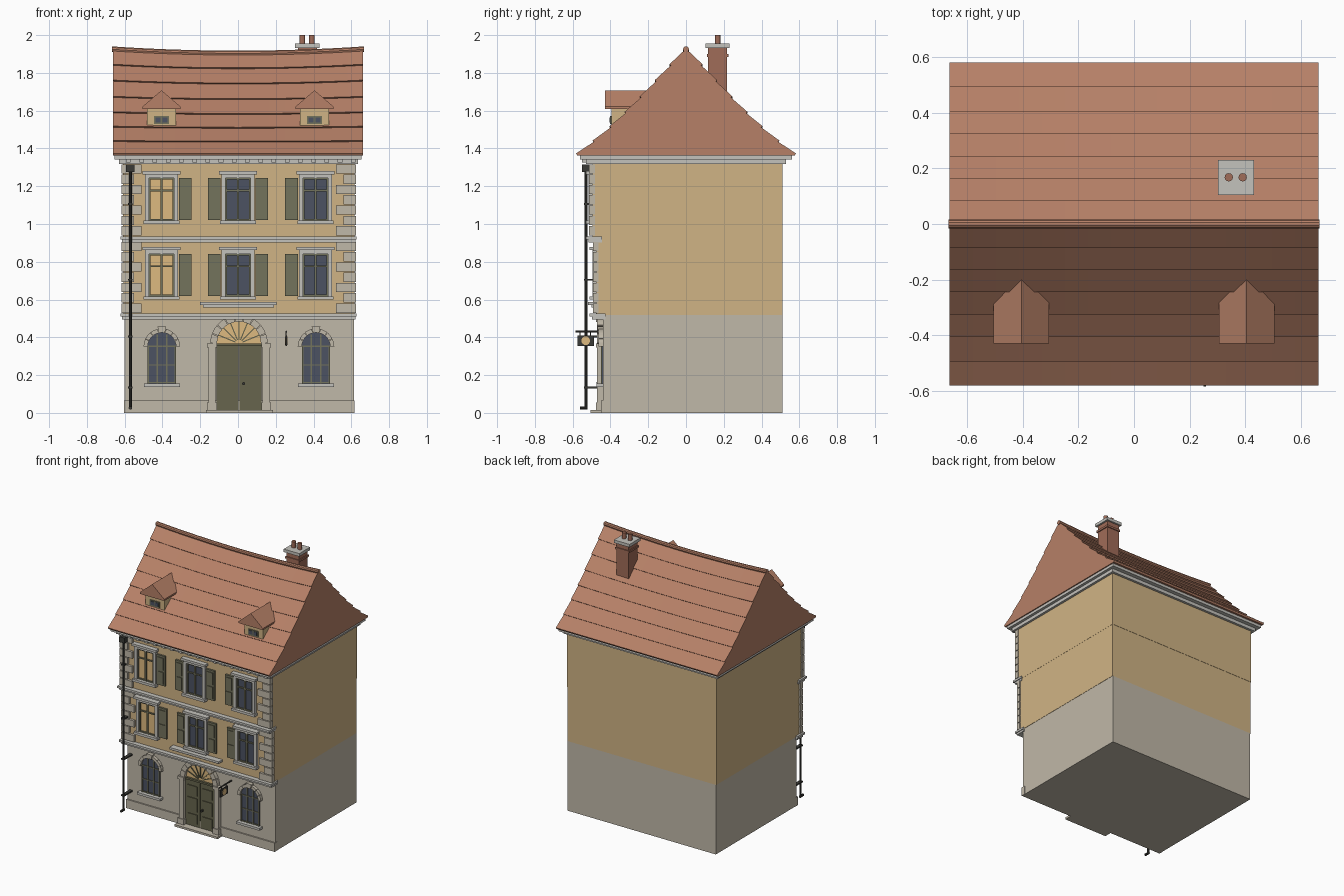
import bpy, bmesh, math

if "Cube" in bpy.data.objects:
    bpy.data.objects.remove(bpy.data.objects["Cube"])

def mat(name, r, g, b):
    lin = lambda c: ((c / 255 + 0.055) / 1.055) ** 2.4
    m = bpy.data.materials.new(name)
    m.diffuse_color = (lin(r), lin(g), lin(b), 1)
    m.use_nodes = True
    m.node_tree.nodes["Principled BSDF"].inputs["Base Color"].default_value = m.diffuse_color
    return m

GREY = mat("grey_plaster", 192, 184, 168)
OCHRE = mat("ochre_plaster", 208, 180, 133)
TILE = mat("roof_tile", 182, 128, 103)
TRIM = mat("pale_stone", 196, 194, 188)
SHUT = mat("shutter_olive", 116, 115, 92)
DOOR = mat("door_olive", 103, 101, 77)
GLASS = mat("dark_glass", 76, 82, 98)
LIT = mat("lit_glass", 222, 186, 128)
IRON = mat("dark_iron", 58, 58, 54)
BRICK = mat("chimney_brick", 160, 108, 88)

parts = {}

def get(name, m):
    if name not in parts:
        parts[name] = (bmesh.new(), m)
    return parts[name][0]

def loft(name, m, rings):
    """Skin a list of closed rings and cap both ends."""
    bm = get(name, m)
    vs = [[bm.verts.new(p) for p in r] for r in rings]
    n = len(vs[0])
    for a, b in zip(vs, vs[1:]):
        for i in range(n):
            bm.faces.new((a[i], a[(i + 1) % n], b[(i + 1) % n], b[i]))
    bm.faces.new(vs[0][::-1])
    bm.faces.new(vs[-1])

def box(name, m, x0, x1, y0, y1, z0, z1):
    loft(name, m, [[(x0, y0, z), (x1, y0, z), (x1, y1, z), (x0, y1, z)] for z in (z0, z1)])

def plate(name, m, pts, y0, y1):
    """Extrude an x-z outline along y."""
    loft(name, m, [[(x, y, z) for x, z in pts] for y in (y0, y1)])

def rod(name, m, a, b, r, n=10):
    """Cylinder between two points along z, x or y."""
    d = [abs(b[i] - a[i]) for i in range(3)]
    k = d.index(max(d))
    rings = []
    for p in (a, b):
        ring = []
        for i in range(n):
            t = 2 * math.pi * i / n
            q = list(p)
            q[(k + 1) % 3] += r * math.cos(t)
            q[(k + 2) % 3] += r * math.sin(t)
            ring.append(q)
        rings.append(ring)
    loft(name, m, rings)

def arc(cx, cz, r, a0, a1, n):
    return [(cx + r * math.cos(a0 + (a1 - a0) * i / n), cz + r * math.sin(a0 + (a1 - a0) * i / n)) for i in range(n + 1)]

def voussoirs(name, cx, cz, r0, r1, n, y0, y1):
    for i in range(n):
        a, b = math.pi * i / n + 0.012, math.pi * (i + 1) / n - 0.012
        key = 0.012 if i == n // 2 else 0
        plate(name, GREY, arc(cx, cz, r0, a, b, 2) + arc(cx, cz, r1 + key, b, a, 2), y0 - key / 2, y1)

# storeys, each jettied a little further at the front
F0, F1, F2, BACK = -0.44, -0.475, -0.495, 0.51
box("ground_floor", GREY, -0.602, 0.615, F0, BACK, 0, 0.517)
box("first_floor", OCHRE, -0.606, 0.617, F1, BACK, 0.517, 0.92)
box("second_floor", OCHRE, -0.608, 0.618, F2, BACK + 0.002, 0.92, 1.33)
box("plinth", GREY, -0.604, 0.617, F0 - 0.01, F0 + 0.02, 0, 0.065)

# front belt courses
for z, f in ((0.5, F1), (0.908, F2)):
    box("belt_course", TRIM, -0.622, 0.628, f - 0.035, f + 0.05, z + 0.01, z + 0.025)
    box("belt_course", TRIM, -0.615, 0.622, f - 0.022, f + 0.05, z - 0.005, z + 0.01)

# eaves cornice with brackets
box("cornice", TRIM, -0.655, 0.655, -0.56, 0.56, 1.342, 1.372)
box("cornice", TRIM, -0.63, 0.635, -0.53, 0.53, 1.318, 1.342)
for i in range(18):
    x = -0.58 + i * 0.07
    box("cornice_brackets", TRIM, x - 0.012, x + 0.012, -0.55, -0.5, 1.325, 1.343)

# corner quoins
for f, z0 in ((F1, 0.527), (F2, 0.937)):
    for i in range(7):
        w = 0.105 if i % 2 == 0 else 0.065
        z = z0 + i * 0.0545
        for a, b in ((-0.616, -0.616 + w), (0.624 - w, 0.624)):
            box("quoins", GREY, a, b, f - 0.018, f + 0.012, z + 0.003, z + 0.052)

# upper windows
def window(cx, z, f, lit, shutters):
    box("window_glass", GLASS, cx - 0.066, cx + 0.066, f - 0.004, f, z, z + 0.225) if not lit else \
        box("lit_window_glass", LIT, cx - 0.066, cx + 0.066, f - 0.004, f, z, z + 0.225)
    for s in (-1, 1):
        a, b = sorted((cx + s * 0.066, cx + s * 0.088))
        box("window_surrounds", TRIM, a, b, f - 0.02, f, z, z + 0.23)
        a, b = sorted((cx + s * 0.058, cx + s * 0.067))
        box("window_bars", SHUT, a, b, f - 0.012, f, z, z + 0.23)
    box("window_surrounds", TRIM, cx - 0.088, cx + 0.088, f - 0.02, f, z + 0.225, z + 0.245)
    box("window_surrounds", TRIM, cx - 0.1, cx + 0.1, f - 0.035, f, z + 0.245, z + 0.262)
    box("window_sills", TRIM, cx - 0.095, cx + 0.095, f - 0.035, f, z - 0.018, z)
    box("window_bars", SHUT, cx - 0.006, cx + 0.006, f - 0.013, f, z, z + 0.225)
    for zb in (0, 0.155, 0.217):
        box("window_bars", SHUT, cx - 0.06, cx + 0.06, f - 0.012, f, z + zb, z + zb + 0.009)
    for s in shutters:
        a, b = sorted((cx + s * 0.092, cx + s * 0.16))
        box("shutters", SHUT, a, b, f - 0.014, f, z + 0.003, z + 0.225)
        for k in (0, 1):
            box("shutters", SHUT, a + 0.011, b - 0.011, f - 0.019, f, z + 0.016 + k * 0.105, z + 0.105 + k * 0.105)

for f, z in ((F1, 0.617), (F2, 1.018)):
    window(-0.405, z, f, True, (1,))
    window(0, z, f, False, (-1, 1))
    window(0.41, z, f, False, (-1,))

# ledge under the middle window
box("ledge", TRIM, -0.2, 0.205, F1 - 0.045, F1, 0.57, 0.586)
box("ledge", TRIM, -0.185, 0.19, F1 - 0.025, F1, 0.558, 0.57)

# arched ground-floor windows
for cx in (-0.403, 0.413):
    plate("arched_glass", GLASS, [(cx - 0.075, 0.155), (cx + 0.075, 0.155)] + arc(cx, 0.35, 0.075, 0, math.pi, 14), F0 - 0.005, F0)
    voussoirs("arch_stones", cx, 0.35, 0.075, 0.097, 7, F0 - 0.022, F0)
    box("arched_sills", TRIM, cx - 0.095, cx + 0.095, F0 - 0.035, F0, 0.138, 0.155)
    for x in (-0.071, -0.025, 0.025, 0.071):
        box("arched_bars", SHUT, cx + x - 0.004, cx + x + 0.004, F0 - 0.011, F0, 0.155, 0.35 + (0.065 if abs(x) < 0.05 else 0))
    for z in (0.157, 0.25, 0.35):
        box("arched_bars", SHUT, cx - 0.074, cx + 0.074, F0 - 0.01, F0, z, z + 0.007)

# doorway: leaves, panels, fanlight, pilasters, arch, step
for s in (-1, 1):
    a, b = sorted((s * 0.002, s * 0.12))
    box("door_leaves", DOOR, a + 0.005, b + 0.005, F0 - 0.012, F0, 0.015, 0.365)
    for z0, z1 in ((0.035, 0.105), (0.125, 0.225), (0.245, 0.315)):
        box("door_panels", DOOR, a + 0.025, b - 0.015, F0 - 0.018, F0, z0, z1)
    a, b = sorted((s * 0.124, s * 0.163))
    box("door_pilasters", GREY, a + 0.006, b + 0.006, F0 - 0.03, F0, 0.0, 0.365)
    box("door_pilasters", GREY, a, b + 0.012, F0 - 0.037, F0, 0.0, 0.055)
    box("door_pilasters", GREY, a, b + 0.012, F0 - 0.037, F0, 0.345, 0.367)
box("door_transom", DOOR, -0.12, 0.13, F0 - 0.022, F0, 0.353, 0.367)
rod("door_handle", IRON, (0.03, F0 - 0.035, 0.155), (0.03, F0, 0.155), 0.008)
plate("fanlight", LIT, arc(0.005, 0.367, 0.118, 0, math.pi, 18), F0 - 0.006, F0)
for i in range(1, 8):
    t = math.pi * i / 8
    c, s = math.cos(t), math.sin(t)
    pts = [(0.005 + r * c - w * s, 0.367 + r * s + w * c) for r, w in ((0.02, -0.003), (0.118, -0.003), (0.118, 0.003), (0.02, 0.003))]
    plate("fanlight_spokes", DOOR, pts, F0 - 0.012, F0)
voussoirs("door_arch", 0.005, 0.367, 0.116, 0.152, 9, F0 - 0.03, F0)
box("door_step", GREY, -0.17, 0.185, -0.505, F0, 0, 0.015)

# hanging sign on an iron bracket
rod("sign_bracket", IRON, (0.255, -0.585, 0.43), (0.255, F0, 0.43), 0.005)
for y in (-0.56, -0.505):
    rod("sign_bracket", IRON, (0.255, y, 0.4), (0.255, y, 0.43), 0.003, 6)
box("sign_board", IRON, 0.251, 0.259, -0.575, -0.487, 0.355, 0.41)
rod("sign_disc", LIT, (0.2485, -0.531, 0.382), (0.2615, -0.531, 0.382), 0.023, 16)

# downpipe with hopper, clips and shoe
rod("downpipe", IRON, (-0.57, -0.53, 0.03), (-0.57, -0.53, 1.3), 0.008)
rod("downpipe", IRON, (-0.57, -0.56, 0.026), (-0.57, -0.522, 0.026), 0.009)
box("downpipe_hopper", IRON, -0.592, -0.548, -0.55, -0.505, 1.275, 1.315)
for z, f in ((0.13, F0), (0.4, F0), (0.7, F1), (1.1, F2)):
    box("downpipe_clips", IRON, -0.582, -0.558, -0.541, f, z, z + 0.01)

# sagging roof with stepped tile courses and closed gables
PROF = [(0.575, 1.368), (0.487, 1.436), (0.398, 1.512), (0.318, 1.588), (0.238, 1.67), (0.158, 1.756), (0.08, 1.84), (0.0, 1.928)]

def sweep(name, m, section, half):
    xs = [half * (i / 8 - 1) for i in range(17)]
    loft(name, m, [[(x, y, z - 0.022 * (1 - (x / half) ** 2) * max(0, (z - 1.37) / 0.56)) for y, z in section] for x in xs])

side = []
for (y0, z0), (y1, z1) in zip(PROF, PROF[1:]):
    side += [(y0 + 0.007, z0 + 0.006), (y1, z1)]
sweep("tiled_roof", TILE, [(0.575, 1.362)] + side + [(-y, z) for y, z in side[-2::-1]] + [(-0.575, 1.362)], 0.663)
sweep("ridge_tiles", TILE, [(0.016 * math.cos(math.pi * i / 5), 1.925 + 0.016 * math.sin(math.pi * i / 5)) for i in range(10)], 0.668)

# dormers
for cx in (-0.405, 0.405):
    box("dormer_walls", OCHRE, cx - 0.077, cx + 0.077, -0.395, -0.24, 1.5, 1.625)
    plate("dormer_roof", TILE, [(cx - 0.1, 1.61), (cx + 0.1, 1.61), (cx + 0.1, 1.622), (cx, 1.708), (cx - 0.1, 1.622)], -0.43, -0.19)
    box("dormer_frame", SHUT, cx - 0.04, cx + 0.04, -0.402, -0.394, 1.53, 1.572)
    for s in (-0.018, 0.018):
        box("dormer_glass", GLASS, cx + s - 0.014, cx + s + 0.014, -0.405, -0.394, 1.538, 1.565)

# chimney
box("chimney_shaft", BRICK, 0.318, 0.418, 0.117, 0.218, 1.6, 1.935)
box("chimney_shaft", BRICK, 0.311, 0.425, 0.11, 0.225, 1.885, 1.9)
box("chimney_cap", TRIM, 0.303, 0.431, 0.104, 0.231, 1.933, 1.955)
for x in (0.341, 0.391):
    rod("chimney_pots", BRICK, (x, 0.168, 1.95), (x, 0.168, 2.0), 0.015, 12)

for name, (bm, m) in parts.items():
    bmesh.ops.recalc_face_normals(bm, faces=bm.faces)
    me = bpy.data.meshes.new(name)
    bm.to_mesh(me)
    bm.free()
    me.materials.append(m)
    bpy.context.collection.objects.link(bpy.data.objects.new(name, me))
